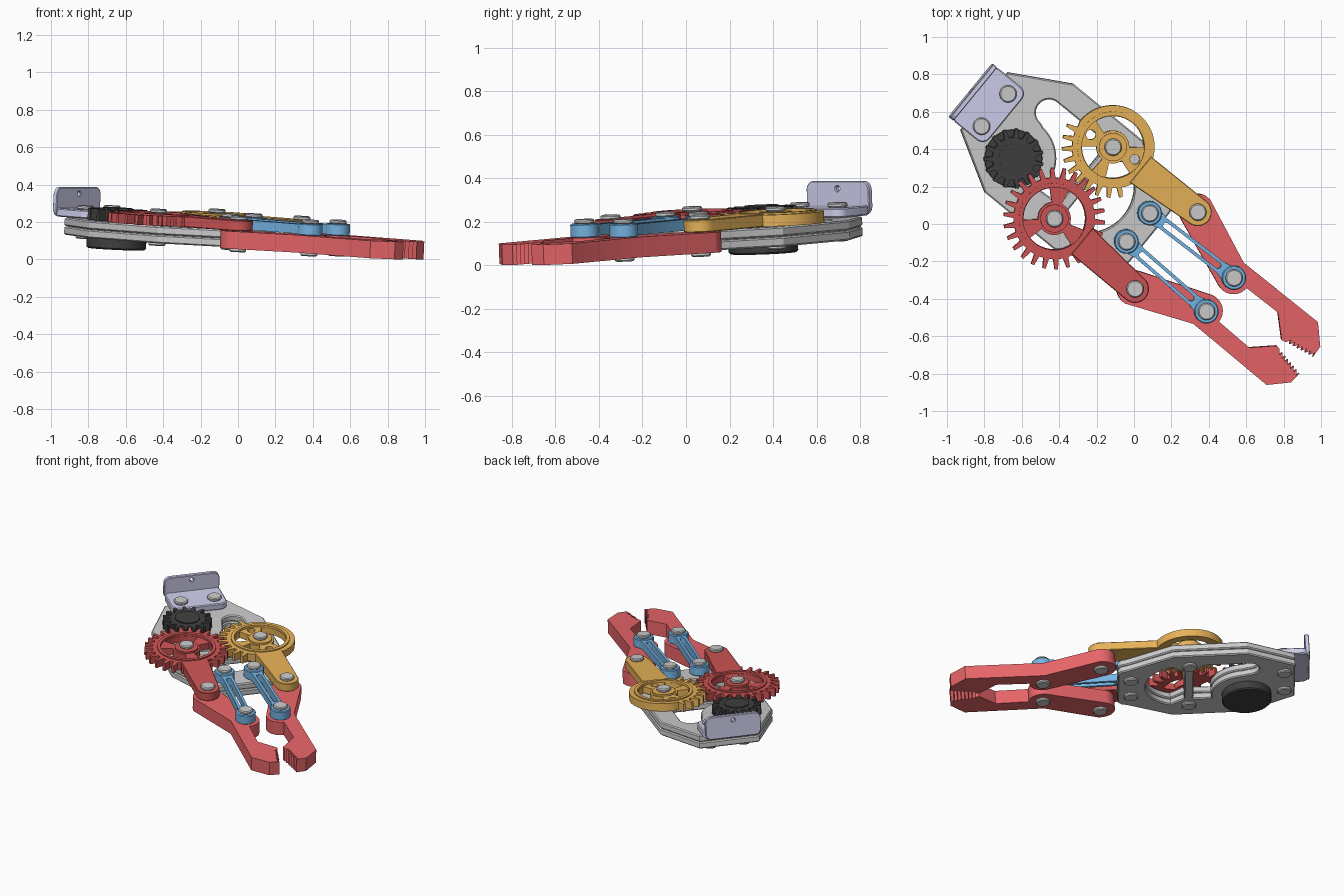
import bpy
from math import sin, cos, pi, radians
from mathutils import Matrix

if "Cube" in bpy.data.objects:
    bpy.data.objects.remove(bpy.data.objects["Cube"])

# Gripper is drawn flat (u along the jaws, v across, w up), then placed with this tilt
PLACE = (Matrix.Translation((0, 0, 0.071)) @ Matrix.Rotation(radians(-39.3), 4, 'Z')
         @ Matrix.Rotation(radians(3.4), 4, 'Y'))


def material(name, rgb):
    m = bpy.data.materials.new(name)
    m.diffuse_color = (*rgb, 1)
    m.use_nodes = True
    m.node_tree.nodes["Principled BSDF"].inputs["Base Color"].default_value = m.diffuse_color
    return m


RED = material("red", (0.80, 0.13, 0.14))
DARK_RED = material("dark_red", (0.62, 0.09, 0.09))
ORANGE = material("orange", (0.80, 0.45, 0.10))
BLUE = material("blue", (0.18, 0.46, 0.78))
LILAC = material("lilac", (0.62, 0.62, 0.84))
BLACK = material("black", (0.05, 0.05, 0.05))


def arc(c, r, a0, a1, n=16):
    return [(c[0] + r * cos(radians(a0 + (a1 - a0) * i / n)),
             c[1] + r * sin(radians(a0 + (a1 - a0) * i / n))) for i in range(n + 1)]


def circle(c, r, n=48):
    return arc(c, r, 0, 360, n)[:-1]


def window(c, r0, r1, a0, a1):
    return arc(c, r0, a0, a1, 12) + arc(c, r1, a1, a0, 16)


def rounded_rect(x0, x1, y0, y1, r):
    return (arc((x1 - r, y1 - r), r, 0, 90, 6) + arc((x0 + r, y1 - r), r, 90, 180, 6)
            + arc((x0 + r, y0 + r), r, 180, 270, 6) + arc((x1 - r, y0 + r), r, 270, 360, 6))


def gear_outline(c, teeth, r_out, r_root, phase=0, toothed=(0, 360)):
    pts, step = [], 360 / teeth
    r_plain = r_root + 0.005
    for i in range(teeth):
        a = (phase + i * step) % 360
        if toothed[0] <= a <= toothed[1]:
            prof = [(-.5, r_root), (-.28, r_root), (-.13, r_out), (.13, r_out), (.28, r_root)]
        else:
            prof = [(-.5, r_plain), (-.17, r_plain), (.17, r_plain)]
        for f, r in prof:
            t = radians(a + f * step)
            pts.append((c[0] + r * cos(t), c[1] + r * sin(t)))
    return pts


def slab(name, loops, w0, w1, mat=None, bevel=0.0, local=Matrix()):
    """Extrude an outline with holes between heights w0 and w1."""
    cu = bpy.data.curves.new(name, 'CURVE')
    cu.dimensions, cu.fill_mode = '2D', 'BOTH'
    cu.extrude = (w1 - w0) / 2 - bevel
    cu.bevel_depth, cu.bevel_resolution, cu.offset = bevel, 0, -bevel
    for pts in loops:
        sp = cu.splines.new('POLY')
        sp.points.add(len(pts) - 1)
        for p, q in zip(sp.points, pts):
            p.co = (q[0], q[1], 0, 1)
        sp.use_cyclic_u = True
    ob = bpy.data.objects.new(name, cu)
    bpy.context.collection.objects.link(ob)
    ob.matrix_world = PLACE @ local @ Matrix.Translation((0, 0, (w0 + w1) / 2))
    bpy.ops.object.select_all(action='DESELECT')
    bpy.context.view_layer.objects.active = ob
    ob.select_set(True)
    bpy.ops.object.convert(target='MESH')
    ob = bpy.context.object
    ob.data.materials.clear()
    if mat:
        ob.data.materials.append(mat)
    bpy.ops.object.mode_set(mode='EDIT')
    bpy.ops.mesh.select_all(action='SELECT')
    bpy.ops.mesh.remove_doubles(threshold=1e-5)
    bpy.ops.mesh.normals_make_consistent(inside=False)
    bpy.ops.object.mode_set(mode='OBJECT')
    bpy.ops.object.shade_smooth_by_angle(angle=radians(25))
    return ob


def flip(pts, s):
    return [(u, v * s) for u, v in pts]


def bolt(name, c, w0, w1):
    slab(name + "_shank", [circle(c, 0.03, 24)], w0 + 0.01, w1 - 0.01)
    for end, a, b in (("top", w1 - 0.022, w1), ("bottom", w0, w0 + 0.022)):
        slab(f"{name}_{end}", [circle(c, 0.046, 32)], a, b, None, 0.006)


# Base plates: two layers with the split gear opening
half = [(-1.04, 0.20), (-0.73, 0.375), (-0.25, 0.375), (0.05, 0.22)] + arc((0.05, 0.165), 0.055, 60, 0, 6)
base = half + flip(half, -1)[::-1]
MOTOR = (-0.728, -0.137)
rear_opening = ([(-0.385, -0.17), (-0.385, 0.17), (-0.45, 0.243)]
                + arc((-0.736, 0.173), 0.07, 90, 270) + arc(MOTOR, 0.23, 85, -10, 20))
front_opening = arc((-0.325, 0.0), 0.25, -70, 70, 24) + [(-0.325, 0.17), (-0.325, -0.17)]
for label, w0 in (("lower", 0.0), ("upper", 0.047)):
    slab(f"base_plate_{label}", [base, rear_opening, front_opening], w0, w0 + 0.045, None, 0.007)

# Motor under the plate and its pinion on top
slab("motor_body", [circle(MOTOR, 0.16)], -0.058, 0.095, BLACK, 0.008)
slab("motor_pinion", [gear_outline(MOTOR, 15, 0.16, 0.115, 4)], 0.09, 0.155, BLACK)
slab("pinion_hub", [circle(MOTOR, 0.08)], 0.15, 0.162, BLACK)

# Mounting bracket: base and upright flange
slab("bracket_base", [rounded_rect(-1.137, -0.895, -0.185, 0.185, 0.05),
                      ], 0.093, 0.138, LILAC, 0.006)
to_flange = Matrix(((0, 0, 1, 0), (1, 0, 0, 0), (0, 1, 0, 0), (0, 0, 0, 1)))
slab("bracket_flange", [rounded_rect(-0.185, 0.185, 0.094, 0.25, 0.04), circle((0, 0.215), 0.012, 16)],
     -1.14, -1.112, LILAC, 0.004, to_flange)

# Gears with rim, web and swing arm
for side, s, mat in (("left", -1, DARK_RED), ("right", 1, ORANGE)):
    c, pivot = (-0.357, 0.247 * s), (0.215, 0.265 * s)
    if s < 0:
        outline = gear_outline(c, 26, 0.272, 0.218, 90)
        holes = [window(c, 0.088, 0.165, a + 18, a + 102) for a in (0, 120, 240)]
    else:
        outline = gear_outline(c, 26, 0.272, 0.218, 270 + 180 / 26, (190, 328))
        holes = [window(c, 0.088, 0.165, a, b) for a, b in ((38, 162), (218, 268), (296, 342))]
        holes += [circle((c[0] + 0.135 * cos(radians(a)), c[1] + 0.135 * sin(radians(a))), 0.026, 24)
                  for a in (10, 190)]
    slab(f"gear_{side}_teeth", [outline, circle(c, 0.186)], 0.097, 0.150, mat)
    slab(f"gear_{side}_rim", [circle(c, 0.190), circle(c, 0.168)], 0.097, 0.158, mat)
    slab(f"gear_{side}_web", [circle(c, 0.170)] + holes, 0.099, 0.143, mat)
    slab(f"gear_{side}_hub", [circle(c, 0.075)], 0.09, 0.155, mat)
    wide = 0.09
    arm = [(c[0] + 0.19, c[1] - wide), *arc(pivot, 0.075, -90, 90, 20), (c[0] + 0.19, c[1] + wide)]
    slab(f"arm_{side}", [arm], 0.096, 0.154, mat, 0.004)
    bolt(f"gear_{side}_bolt", c, -0.018, 0.178)
    bolt(f"arm_{side}_bolt", pivot, -0.018, 0.174)

# Jaws, with serrated gripping edge
teeth = []
for i in range(8):
    for f, d in ((0.0, 0.0), (0.75, 0.022)):
        t = (i + f) / 8
        teeth.append((1.0 + 0.186 * t, 0.02 + 0.036 * t + d * (i > 0)))
jaw = (arc((0.215, 0.265), 0.095, 82, 248, 20) + arc((0.588, 0.116), 0.09, 248, 360, 14)
       + [(0.892, 0.121)] + teeth + [(1.187, 0.056), (1.183, 0.123), (1.09, 0.217), (0.58, 0.212)])
for side, s in (("left", -1), ("right", 1)):
    slab(f"jaw_{side}", [flip(jaw, s)], 0.0, 0.094, RED)

    # Slotted links between plate and jaw
    a, b = (0.02, 0.098 * s), (0.588, 0.116 * s)
    for end, p in (("rear", a), ("front", b)):
        slab(f"link_{side}_{end}_eye", [circle(p, 0.065, 40)], 0.092, 0.156, BLUE, 0.005)
        bolt(f"link_{side}_{end}_bolt", p, -0.018, 0.176)

    def along(u, off):
        return (u, a[1] + (b[1] - a[1]) * (u - a[0]) / (b[0] - a[0]) + off)
    bar = [along(u, o) for u, o in ((0.05, -0.05), (0.11, -0.034), (0.50, -0.034), (0.56, -0.05),
                                    (0.56, 0.05), (0.50, 0.034), (0.11, 0.034), (0.05, 0.05))]
    slot = arc(along(0.13, 0), 0.016, 90, 270, 8) + arc(along(0.48, 0), 0.016, -90, 90, 8)
    slab(f"link_{side}_bar", [bar, slot], 0.098, 0.150, BLUE)

    # Bracket bolts
    bolt(f"bracket_{side}_bolt", (-0.972, 0.112 * s), -0.018, 0.160)
